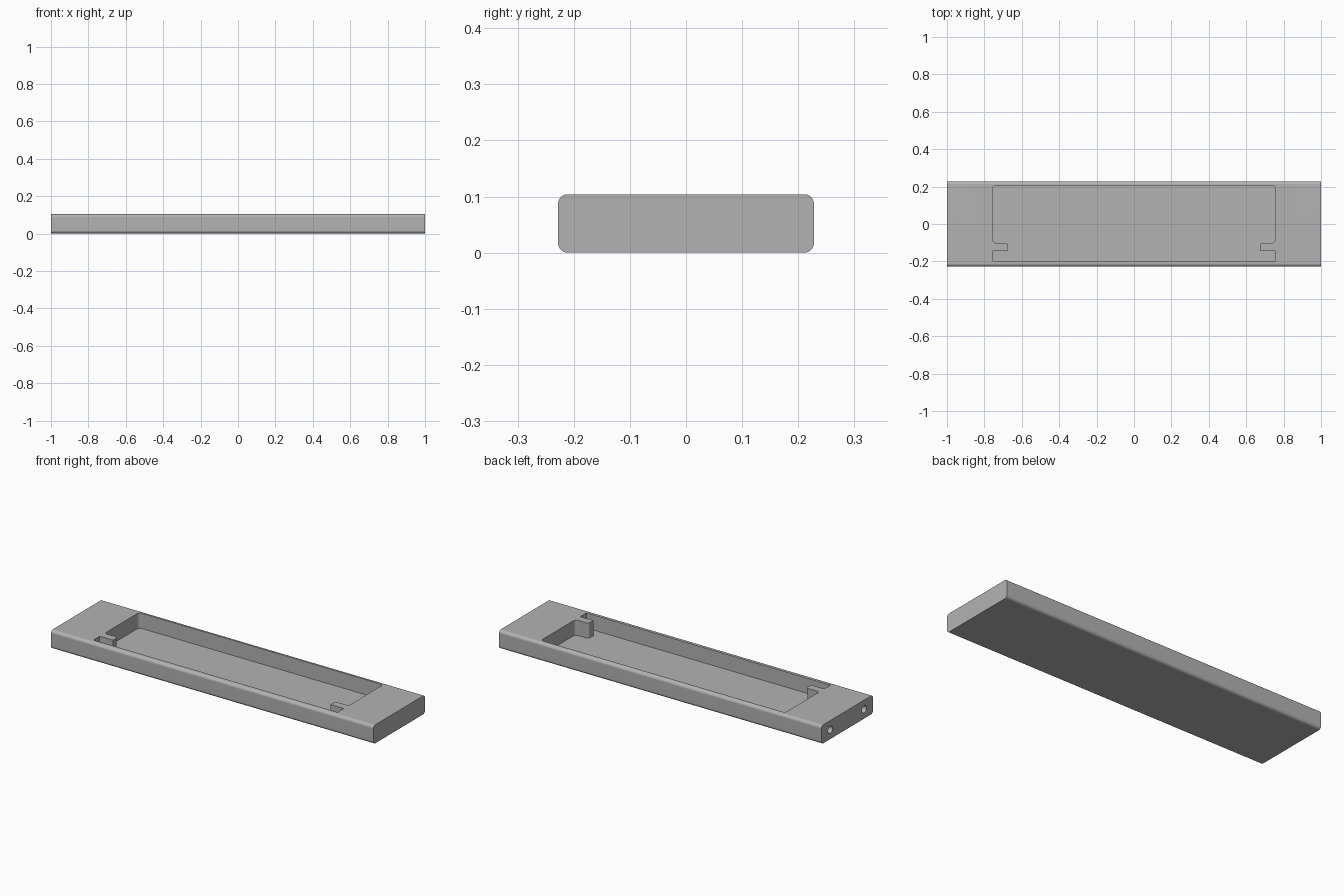
import bpy
import bmesh
from math import cos, sin, pi, radians
from mathutils import Vector, Matrix

if "Cube" in bpy.data.objects:
    bpy.data.objects.remove(bpy.data.objects["Cube"])

WIDTH, HEIGHT, EDGE_R = 0.456, 0.104, 0.017
FLOOR_Z = 0.019
HOLE_R, HOLE_Y, HOLE_DEPTH = 0.0205, 0.15, 0.15

grey = bpy.data.materials.new("satin_grey")
grey.use_nodes = True
colour = (0.45, 0.45, 0.45, 1)
grey.diffuse_color = colour
grey.node_tree.nodes["Principled BSDF"].inputs["Base Color"].default_value = colour


def rounded(corners, steps=8):
    """Outline through (x, y, radius) corners, with each corner filleted."""
    points = []
    for i, (x, y, r) in enumerate(corners):
        here = Vector((x, y))
        if r == 0:
            points.append(here)
            continue
        before = (Vector(corners[i - 1][:2]) - here).normalized()
        after = (Vector(corners[(i + 1) % len(corners)][:2]) - here).normalized()
        centre = here + (before + after) * r
        for k in range(steps + 1):
            t = pi / 2 * k / steps
            points.append(centre - after * r * cos(t) - before * r * sin(t))
    return points


def prism(name, outline, depth, matrix):
    """Extrude a flat outline along its local z and place it."""
    bm = bmesh.new()
    face = bm.faces.new([bm.verts.new((p.x, p.y, 0)) for p in outline])
    top = bmesh.ops.extrude_face_region(bm, geom=[face])["geom"]
    bmesh.ops.translate(bm, vec=(0, 0, depth),
                        verts=[v for v in top if isinstance(v, bmesh.types.BMVert)])
    bm.transform(matrix)
    bmesh.ops.recalc_face_normals(bm, faces=bm.faces)
    mesh = bpy.data.meshes.new(name)
    bm.to_mesh(mesh)
    bm.free()
    mesh.materials.append(grey)
    obj = bpy.data.objects.new(name, mesh)
    bpy.context.collection.objects.link(obj)
    return obj


# Local x, y, z of an end profile map to world y, z, x
ALONG_X = Matrix(((0, 0, 1, 0), (1, 0, 0, 0), (0, 1, 0, 0), (0, 0, 0, 1)))

# Bar with rounded long edges
w = WIDTH / 2
section = rounded([(-w, 0, EDGE_R), (w, 0, EDGE_R), (w, HEIGHT, EDGE_R), (-w, HEIGHT, EDGE_R)])
tray = prism("tray_body", section, 2, Matrix.Translation((-1, 0, 0)) @ ALONG_X)

# Pocket with a tab reaching in from each end
half = [(0.757, -0.199, 0), (0.757, -0.144, 0), (0.675, -0.144, 0),
        (0.675, -0.101, 0.016), (0.757, -0.101, 0.018), (0.757, 0.204, 0.018)]
outline = rounded(half + [(-x, y, r) for x, y, r in reversed(half)])
cutters = [prism("pocket_cutter", outline, 0.2, Matrix.Translation((0, 0, FLOOR_Z)))]

# Two blind round holes in each end
circle = [Vector((cos(2 * pi * k / 32), sin(2 * pi * k / 32))) * HOLE_R for k in range(32)]
for start in (-1 - HOLE_DEPTH, 1 - HOLE_DEPTH):
    for y in (-HOLE_Y, HOLE_Y):
        place = Matrix.Translation((start, y, HEIGHT / 2)) @ ALONG_X
        cutters.append(prism("hole_cutter", circle, 2 * HOLE_DEPTH, place))

bpy.ops.object.select_all(action="DESELECT")
bpy.context.view_layer.objects.active = tray
tray.select_set(True)
for cutter in cutters:
    cutter.hide_render = True
    cut = tray.modifiers.new("cut", "BOOLEAN")
    cut.operation, cut.solver, cut.object = "DIFFERENCE", "EXACT", cutter
    bpy.ops.object.modifier_apply(modifier=cut.name)
    bpy.data.objects.remove(cutter)

# Smooth fillets, crisp rims
bpy.ops.object.shade_smooth_by_angle(angle=radians(30))
tray.modifiers.new("even_normals", "WEIGHTED_NORMAL").keep_sharp = True
